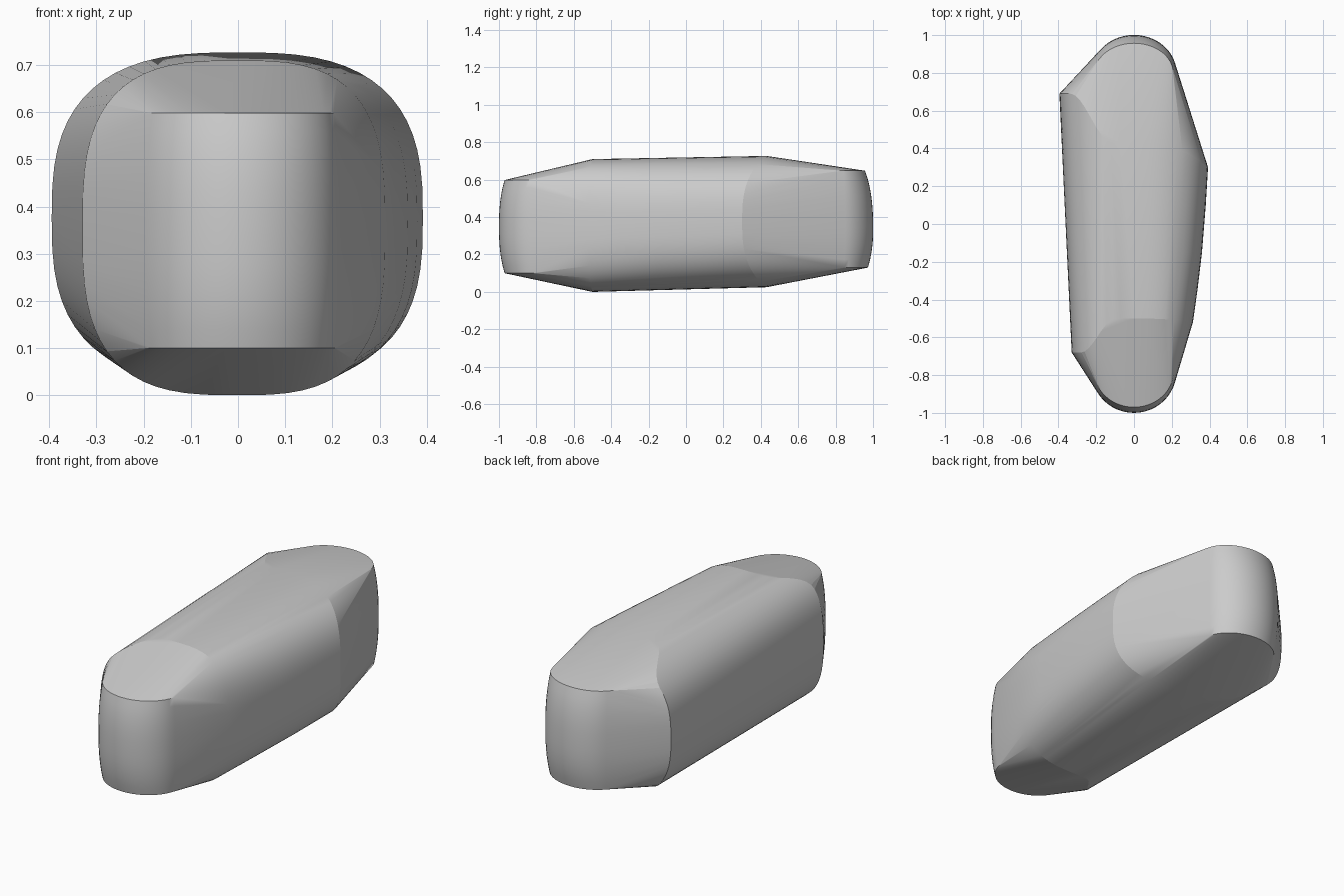
import bpy, bmesh
from math import sin, cos, pi, radians, copysign

if "Cube" in bpy.data.objects:
    bpy.data.objects.remove(bpy.data.objects["Cube"])


def smooth(t, a, b):
    t = min(max((t - a) / (b - a), 0), 1)
    return t * t * (3 - 2 * t)


def ring(y, wl, wr, z0, z1, n, dl, dr, right_only=False, steps=64):
    """Superellipse section whose left and right flanks sweep along y."""
    pts = []
    for i in range(steps):
        a = 2 * pi * i / steps
        c = copysign(abs(cos(a)) ** (2 / n), cos(a))
        s = copysign(abs(sin(a)) ** (2 / n), sin(a))
        if right_only and c < 0.3:
            continue
        w = wr if c > 0 else wl
        dy = dr * c ** 2.4 if c > 0 else dl * smooth(-c, 0.3, 0.85)
        pts.append((c * w, y + dy, (z0 + z1) / 2 + s * (z1 - z0) / 2))
    return pts


def nose(sign, yc, r, ry, z0, z1, bulge, lean=0.0):
    """Half-round end wall, slightly barrelled in height."""
    pts = []
    for j in range(13):
        t = -1 + 2 * j / 12
        k = bulge * (1 - abs(t) ** 2.5)
        z = (z0 + z1) / 2 + t * (z1 - z0) / 2
        for i in range(25):
            a = pi * i / 24
            pts.append(((r - 0.5 * bulge + 0.5 * k) * cos(a),
                        sign * (yc + (ry - bulge + k - lean * t) * sin(a)), z))
    return pts


# Rounded ends
points = nose(-1, 0.78, 0.225, 0.22, 0.10, 0.598, 0.03)
points += nose(1, 0.80, 0.225, 0.20, 0.13, 0.648, 0.035, 0.008)
# Main front and back sections
points += ring(-0.5, 0.33, 0.312, 0.0, 0.71, 3.0, -0.18, -0.02)
points += ring(0.43, 0.395, 0.392, 0.025, 0.727, 2.8, 0.26, -0.13)
# Gentle bulge along the right flank
for y, w in ((0.1, 0.38), (-0.15, 0.36), (-0.35, 0.336)):
    t = (y + 0.5) / 0.93
    points += ring(y, w, w, 0.002 + 0.025 * t, 0.708 + 0.017 * t, 2.8, 0, 0, True)

# Skin the sections into one convex body
bm = bmesh.new()
for p in points:
    bm.verts.new(p)
res = bmesh.ops.convex_hull(bm, input=bm.verts[:])
bmesh.ops.delete(bm, geom=[v for v in bm.verts if not v.link_faces], context='VERTS')
bmesh.ops.dissolve_limit(bm, angle_limit=radians(0.3), verts=bm.verts[:], edges=bm.edges[:])
bmesh.ops.recalc_face_normals(bm, faces=bm.faces[:])
mesh = bpy.data.meshes.new("rounded_body")
bm.to_mesh(mesh)
bm.free()
body = bpy.data.objects.new("rounded_body", mesh)
bpy.context.collection.objects.link(body)
bpy.context.view_layer.objects.active = body
body.select_set(True)
bpy.ops.object.shade_smooth_by_angle(angle=radians(10))
